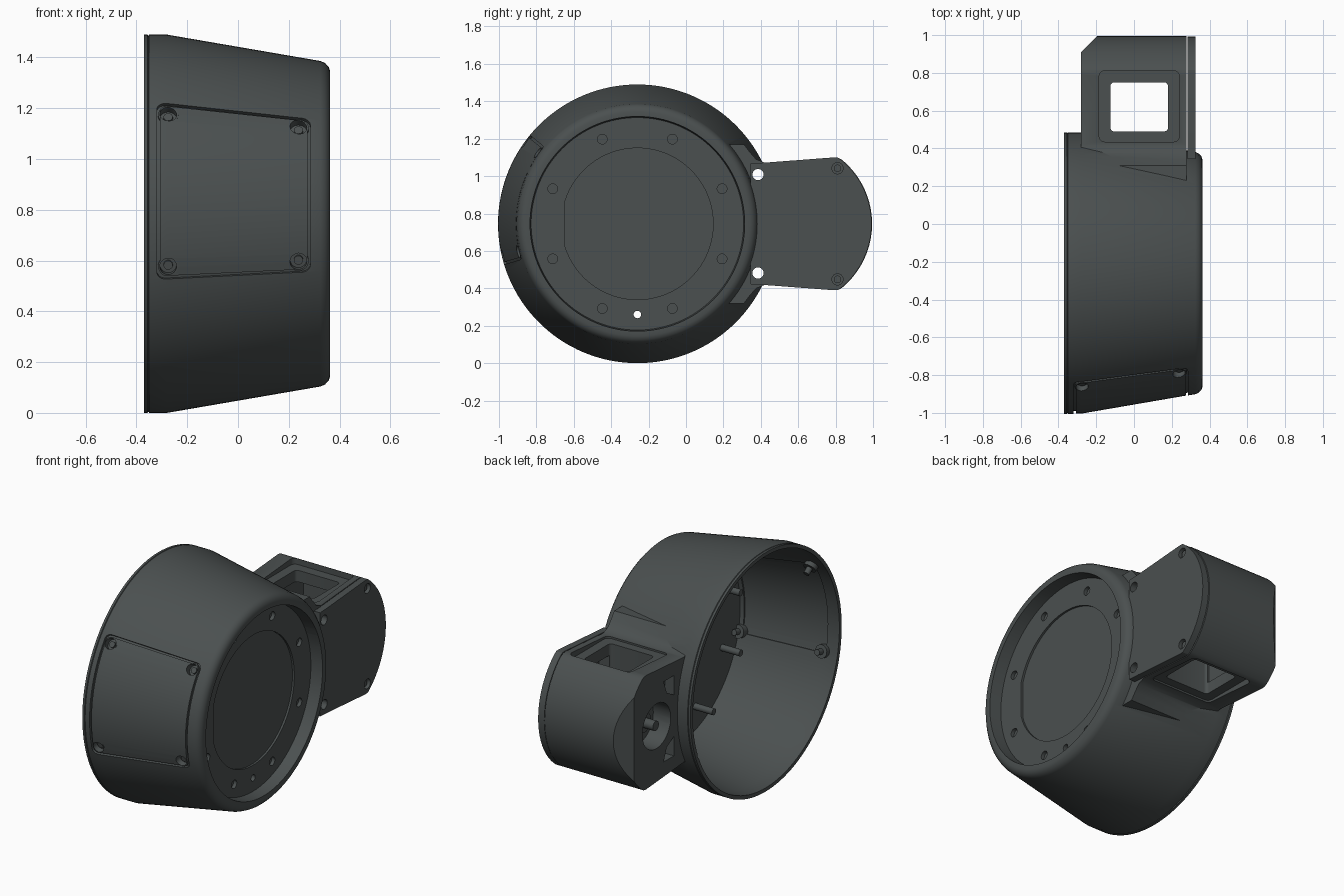
import bpy, bmesh, math
from mathutils import Vector, Matrix

cube = bpy.data.objects.get("Cube")
if cube:
    bpy.data.objects.remove(cube)

mat = bpy.data.materials.new("charcoal plastic")
mat.use_nodes = True
color = (0.07, 0.08, 0.08, 1)
mat.diffuse_color = color
mat.node_tree.nodes["Principled BSDF"].inputs["Base Color"].default_value = color
CY, CZ = -0.26, 0.745          # drum axis, running along x
parts = []


def finish(name, bm):
    bmesh.ops.remove_doubles(bm, verts=bm.verts, dist=1e-5)
    bmesh.ops.recalc_face_normals(bm, faces=bm.faces)
    me = bpy.data.meshes.new(name)
    bm.to_mesh(me)
    bm.free()
    me.materials.append(mat)
    ob = bpy.data.objects.new(name, me)
    bpy.context.scene.collection.objects.link(ob)
    return ob


def on_drum(x, r, a):
    return Vector((x, CY - r * math.cos(a), CZ + r * math.sin(a)))


def revolve(name, profile, a0=0, a1=360, n=128, corner=0):
    """Sweep a closed (x, r) profile about the drum axis."""
    full = a1 - a0 == 360
    bm = bmesh.new()
    count = n if full else n + 1
    rings = [[bm.verts.new(on_drum(x, r, math.radians(a0 + (a1 - a0) * i / n)))
              for x, r in profile] for i in range(count)]
    m = len(profile)
    for i in range(n):
        p, q = rings[i], rings[(i + 1) % count]
        for j in range(m):
            k = (j + 1) % m
            if profile[j][1] or profile[k][1]:
                bm.faces.new((p[j], p[k], q[k], q[j]))
    if not full:
        bm.faces.new(rings[0])
        bm.faces.new(rings[-1])
    if corner:
        ends = set(rings[0] + rings[-1])
        xs = (min(p[0] for p in profile), max(p[0] for p in profile))
        edges = [e for e in bm.edges if set(e.verts) <= ends
                 and abs(e.verts[0].co.x - e.verts[1].co.x) < 1e-5
                 and min(abs(e.verts[0].co.x - x) for x in xs) < 1e-5]
        bmesh.ops.bevel(bm, geom=edges, offset=corner, segments=4, profile=0.5, affect='EDGES')
    return finish(name, bm)


def radius(x):
    return 0.745 - max(0, x + 0.28) * 0.172


def sector(name, x0, x1, lo, hi, a0, a1, corner=0):
    xs = [x0, -0.28, x1]
    prof = [(x, radius(x) + hi) for x in xs] + [(x, radius(x) + lo) for x in reversed(xs)]
    return revolve(name, prof, a0, a1, 20, corner)


def prism(name, points, lo, hi, axis='X'):
    """Extrude a (y, z) outline along x, or an (x, y) outline along z."""
    bm = bmesh.new()
    vs = [bm.verts.new((lo, a, b) if axis == 'X' else (a, b, lo)) for a, b in points]
    f = bm.faces.new(vs)
    ext = bmesh.ops.extrude_face_region(bm, geom=[f])["geom"]
    d = Vector((hi - lo, 0, 0)) if axis == 'X' else Vector((0, 0, hi - lo))
    bmesh.ops.translate(bm, vec=d, verts=[v for v in ext if isinstance(v, bmesh.types.BMVert)])
    return finish(name, bm)


def box(name, x, y, z, corner=0):
    bm = bmesh.new()
    bmesh.ops.create_cube(bm, size=1)
    for v in bm.verts:
        v.co = Vector([(b[0] + b[1]) / 2 + c * (b[1] - b[0]) for b, c in zip((x, y, z), v.co)])
    if corner:
        edges = [e for e in bm.edges if abs(e.verts[0].co.z - e.verts[1].co.z) > 1e-4]
        bmesh.ops.bevel(bm, geom=edges, offset=corner, segments=4, profile=0.5, affect='EDGES')
    return finish(name, bm)


def rod(name, p, q, r, n=24):
    p, q = Vector(p), Vector(q)
    bm = bmesh.new()
    bmesh.ops.create_cone(bm, cap_ends=True, segments=n, radius1=r, radius2=r, depth=(q - p).length)
    rot = (q - p).to_track_quat('Z', 'Y').to_matrix().to_4x4()
    bm.transform(Matrix.Translation((p + q) / 2) @ rot)
    return finish(name, bm)


def x_rod(name, y, z, x0, x1, r):
    return rod(name, (x0, y, z), (x1, y, z), r)


def combine(ob, others, op='DIFFERENCE', keep=False):
    for other in others:
        m = ob.modifiers.new("bool", 'BOOLEAN')
        m.operation, m.solver, m.object = op, 'EXACT', other
        dg = bpy.context.evaluated_depsgraph_get()
        me = bpy.data.meshes.new_from_object(ob.evaluated_get(dg))
        ob.modifiers.clear()
        ob.data = me
        if not keep:
            bpy.data.objects.remove(other)


# Outline of the arm: straight sides, curved end
def arm_outline(start, grow=0.0):
    top = start + [(0.42, 1.072), (0.79, 1.1), (0.815, 1.098)]
    arc = [(0.55 + (0.445 + grow) * math.cos(t), CZ + (0.445 + grow) * math.sin(t))
           for t in [math.radians(50 - 5 * i) for i in range(11)]]
    half = top + arc
    return half + [(y, 2 * CZ - z) for y, z in reversed(half) if abs(z - CZ) > 1e-4]


# Drum with a rounded front edge, and the arm body blended into it
drum = revolve("drum_housing", [
    (-0.37, 0), (-0.37, 0.745), (-0.356, 0.745), (-0.353, 0.74), (-0.35, 0.745), (-0.28, 0.745),
    (0.325, 0.641), (0.343, 0.633), (0.357, 0.618), (0.363, 0.6), (0.363, 0)])
arm = prism("arm", arm_outline([(0.1, 1.17), (0.31, 1.17), (0.34, 1.13), (0.375, 1.09)]), -0.28, 0.278)
combine(arm, [prism("chamfer", [(-0.3, 0.89), (-0.17, 1.02), (-0.3, 1.02)], 0, 2, 'Z')])
combine(drum, [arm], 'UNION')

# Hollow inside, front recess and shallow centre disc with its key notch
combine(drum, [
    revolve("inside", [(-0.5, 0), (-0.5, 0.722), (-0.28, 0.722), (0.25, 0.63), (0.25, 0)]),
    revolve("recess", [(0.287, 0), (0.287, 0.568), (0.5, 0.585), (0.5, 0)]),
    revolve("centre", [(0.274, 0), (0.274, 0.405), (0.4, 0.405), (0.4, 0)])])
notch = box("centre_key", (0.265, 0.287), (-0.675, -0.65), (0.63, 0.86))

# Arm window through top and bottom, with a sunken frame and inner cavity
combine(drum, [
    box("window", (-0.125, 0.18), (0.49, 0.75), (0.2, 1.3), 0.02),
    box("frame_top", (-0.185, 0.24), (0.435, 0.812), (1.062, 1.3), 0.03),
    box("frame_bottom", (-0.185, 0.24), (0.435, 0.812), (0.2, 0.428), 0.03),
    box("cavity", (-0.135, 0.25), (0.5, 0.84), (0.5, 0.99))])

# Shaft pocket and corner pockets on the back of the arm
combine(drum, [x_rod("pocket", 0.69, CZ, -0.4, -0.16, 0.14)])
for s in (1, -1):
    combine(drum, [prism("corner_pocket", [(0.52, CZ + s * 0.13), (0.52, CZ + s * 0.25),
                                           (0.62, CZ + s * 0.25), (0.59, CZ + s * 0.17)], -0.4, -0.22)])
parts.append(x_rod("shaft_collar", 0.69, CZ, -0.17, -0.2, 0.06))
parts.append(x_rod("shaft", 0.69, CZ, -0.17, -0.275, 0.03))

# Cover plate on the arm
plate = prism("arm_cover_plate", arm_outline([(0.345, 1.068)], -0.003), 0.283, 0.325)
for s in (1, -1):
    hole = x_rod("through_hole", 0.385, CZ + s * 0.263, -0.6, 0.6, 0.03)
    combine(plate, [hole], keep=True)
    combine(drum, [hole])
    combine(plate, [x_rod("hole", 0.81, CZ + s * 0.297, 0.3, 0.5, 0.03)])
    parts.append(x_rod("plate_screw", 0.81, CZ + s * 0.297, 0.29, 0.31, 0.02))

# Ring of bolts in the recess, pins reaching inside
for i in range(8):
    p = on_drum(0, 0.49, math.radians(22.5 + 45 * i))
    combine(drum, [x_rod("bolt_hole", p.y, p.z, 0.265, 0.5, 0.026)])
    parts.append(x_rod("bolt_pin", p.y, p.z, 0.12, 0.268, 0.02))
combine(drum, [x_rod("small_hole", CY, 0.26, -0.1, 0.6, 0.02)])

# Access hatch set into the drum wall
A0, A1 = -17, 39.5
combine(drum, [sector("hatch_seat", -0.32, 0.285, -0.015, 0.06, A0, A1, 0.03),
               sector("hatch_opening", -0.29, 0.225, -0.06, 0.06, A0 + 3, A1 - 3, 0.025)])
hatch = sector("access_hatch", -0.308, 0.274, -0.0145, -0.001, A0 + 1, A1 - 1, 0.025)
for x in (-0.275, 0.238):
    for deg in (A0 + 3.9, A1 - 3.9):
        a, r = math.radians(deg), radius(x)
        combine(hatch, [rod("boss", on_drum(x, r - 0.05, a), on_drum(x, r - 0.006, a), 0.04)], 'UNION')
        well = rod("well", on_drum(x, r - 0.035, a), on_drum(x, r + 0.05, a), 0.033)
        combine(hatch, [well], keep=True)
        combine(drum, [well])
        parts.append(rod("hatch_screw", on_drum(x, r - 0.09, a), on_drum(x, r - 0.022, a), 0.018))

# Shading
parts += [drum, plate, hatch, notch]
bpy.ops.object.select_all(action='DESELECT')
for ob in parts:
    ob.select_set(True)
bpy.context.view_layer.objects.active = drum
bpy.ops.object.shade_smooth_by_angle(angle=math.radians(30))
